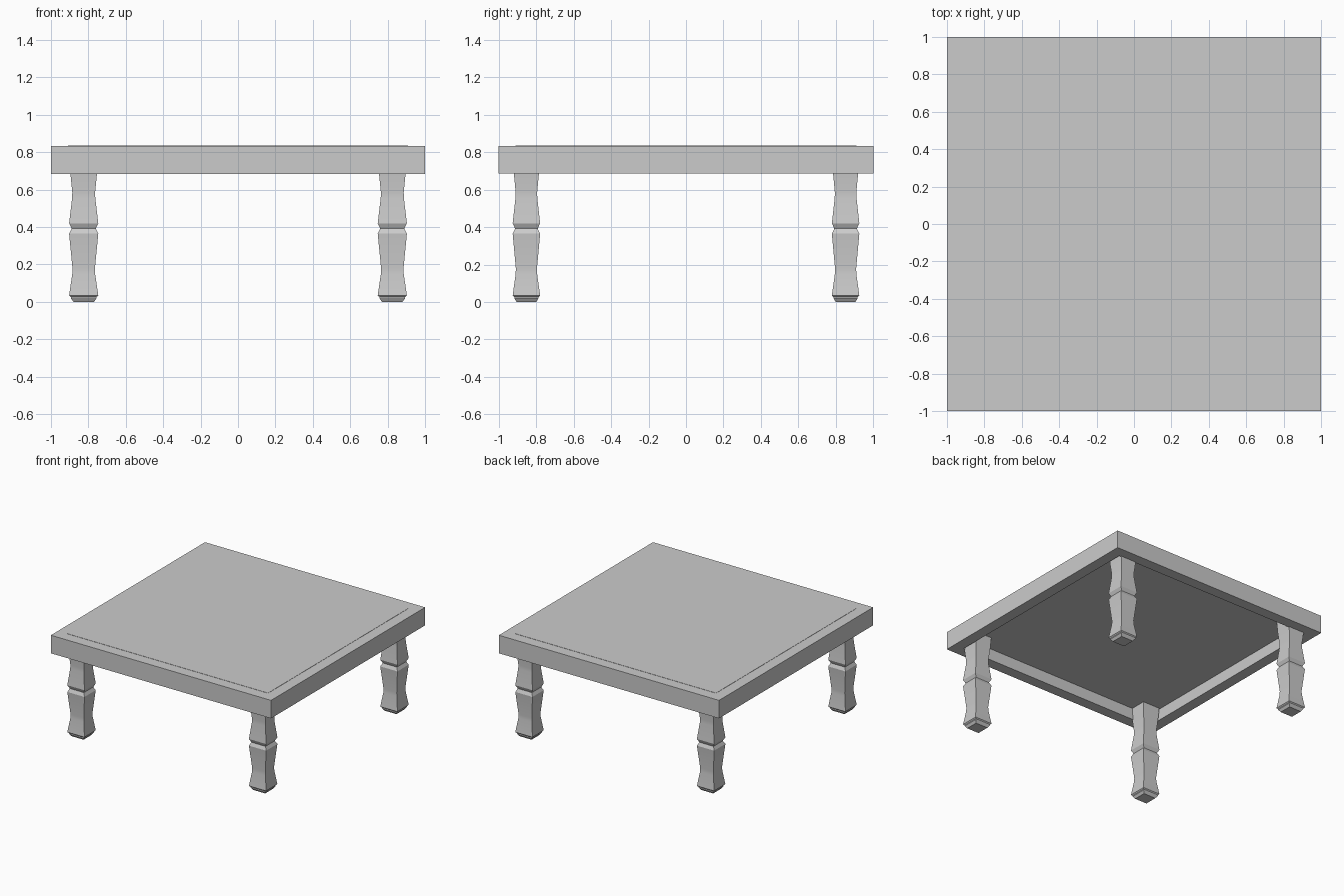
import bpy, bmesh

if "Cube" in bpy.data.objects:
    bpy.data.objects.remove(bpy.data.objects["Cube"])


def square_loft(name, profile, aspect=1.0, loc=(0, 0), closed=False):
    """Stack square rings given as (half width, z); closed joins last ring to first."""
    bm = bmesh.new()
    rings = []
    for r, z in profile:
        rings.append([bm.verts.new((sx * r, sy * r * aspect, z))
                      for sx, sy in ((-1, -1), (1, -1), (1, 1), (-1, 1))])
    pairs = list(zip(rings, rings[1:]))
    if closed:
        pairs.append((rings[-1], rings[0]))
    else:
        bm.faces.new(rings[0])
        bm.faces.new(rings[-1])
    for a, b in pairs:
        for i in range(4):
            j = (i + 1) % 4
            bm.faces.new((a[i], a[j], b[j], b[i]))
    bmesh.ops.recalc_face_normals(bm, faces=bm.faces)
    mesh = bpy.data.meshes.new(name)
    bm.to_mesh(mesh)
    bm.free()
    ob = bpy.data.objects.new(name, mesh)
    ob.location = (loc[0], loc[1], 0)
    bpy.context.collection.objects.link(ob)
    return ob


# Table top: outer frame and slightly raised inset panel
INNER, PANEL_BOTTOM = 0.91, 0.78
square_loft("top_frame", [(1, 0.685), (1, 0.833), (INNER, 0.833), (INNER, 0.685)],
            closed=True)
square_loft("top_panel", [(INNER, PANEL_BOTTOM), (INNER, 0.835)])

# Shaped square legs with a small foot and a waist notch
leg_profile = [(0.055, 0), (0.069, 0.02), (0.069, 0.027), (0.078, 0.035),
               (0.061, 0.15), (0.060, 0.18), (0.078, 0.365), (0.064, 0.392),
               (0.078, 0.42), (0.062, 0.555), (0.061, 0.585), (0.071, 0.685),
               (0.078, PANEL_BOTTOM + 0.01)]
for side, sx in (("left", -1), ("right", 1)):
    for end, sy in (("front", -1), ("back", 1)):
        leg = square_loft(f"{end}_{side}_leg", leg_profile, aspect=0.94,
                          loc=(sx * 0.825, sy * 0.852))
        bpy.ops.object.select_all(action='DESELECT')
        leg.select_set(True)
        bpy.context.view_layer.objects.active = leg
        bpy.ops.object.shade_smooth_by_angle(angle=0.5)
